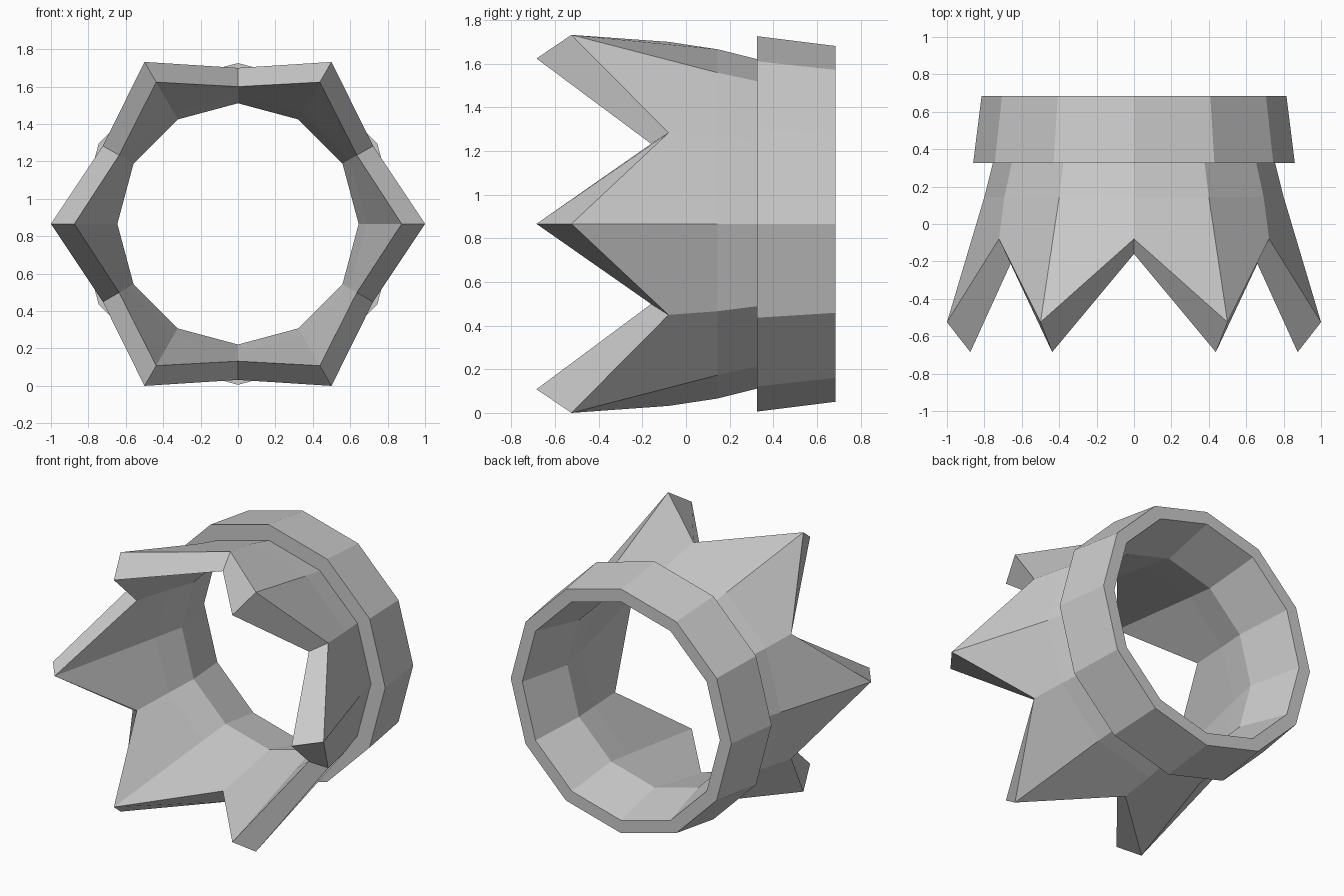
import bpy
import bmesh
from math import cos, sin, pi

if "Cube" in bpy.data.objects:
    bpy.data.objects.remove(bpy.data.objects["Cube"])

SIDES = 12
AXIS_Z = 0.866

# closed wall section: (radius, y) at a spike, (radius, y) at a notch
SECTION = [
    ((1.00, -0.525), (0.834, -0.08)),    # outer spike tips / notches
    ((0.80, 0.145), (0.80, 0.145)),
    ((0.755, 0.325), (0.755, 0.325)),    # neck under the band
    ((0.86, 0.325), (0.86, 0.325)),      # band front lip
    ((0.815, 0.685), (0.815, 0.685)),    # band back rim
    ((0.73, 0.685), (0.73, 0.685)),
    ((0.645, 0.33), (0.645, 0.33)),      # narrowest point of the bore
    ((0.69, 0.12), (0.688, 0.12)),
    ((0.875, -0.685), (0.734, -0.16)),   # inner spike tips / notches
]


def ring_points(spike, notch):
    for i in range(SIDES):
        r, y = spike if i % 2 == 0 else notch
        a = 2 * pi * i / SIDES
        yield (r * cos(a), y, AXIS_Z + r * sin(a))


# spiked crown ring: sweep the section around the y axis
bm = bmesh.new()
rings = [[bm.verts.new(p) for p in ring_points(*s)] for s in SECTION]
for k, ring in enumerate(rings):
    following = rings[(k + 1) % len(rings)]
    for i in range(SIDES):
        j = (i + 1) % SIDES
        bm.faces.new((ring[i], ring[j], following[j], following[i]))
bmesh.ops.recalc_face_normals(bm, faces=bm.faces)

mesh = bpy.data.meshes.new("spiked_crown_ring")
bm.to_mesh(mesh)
bm.free()
crown = bpy.data.objects.new("spiked_crown_ring", mesh)
bpy.context.collection.objects.link(crown)
